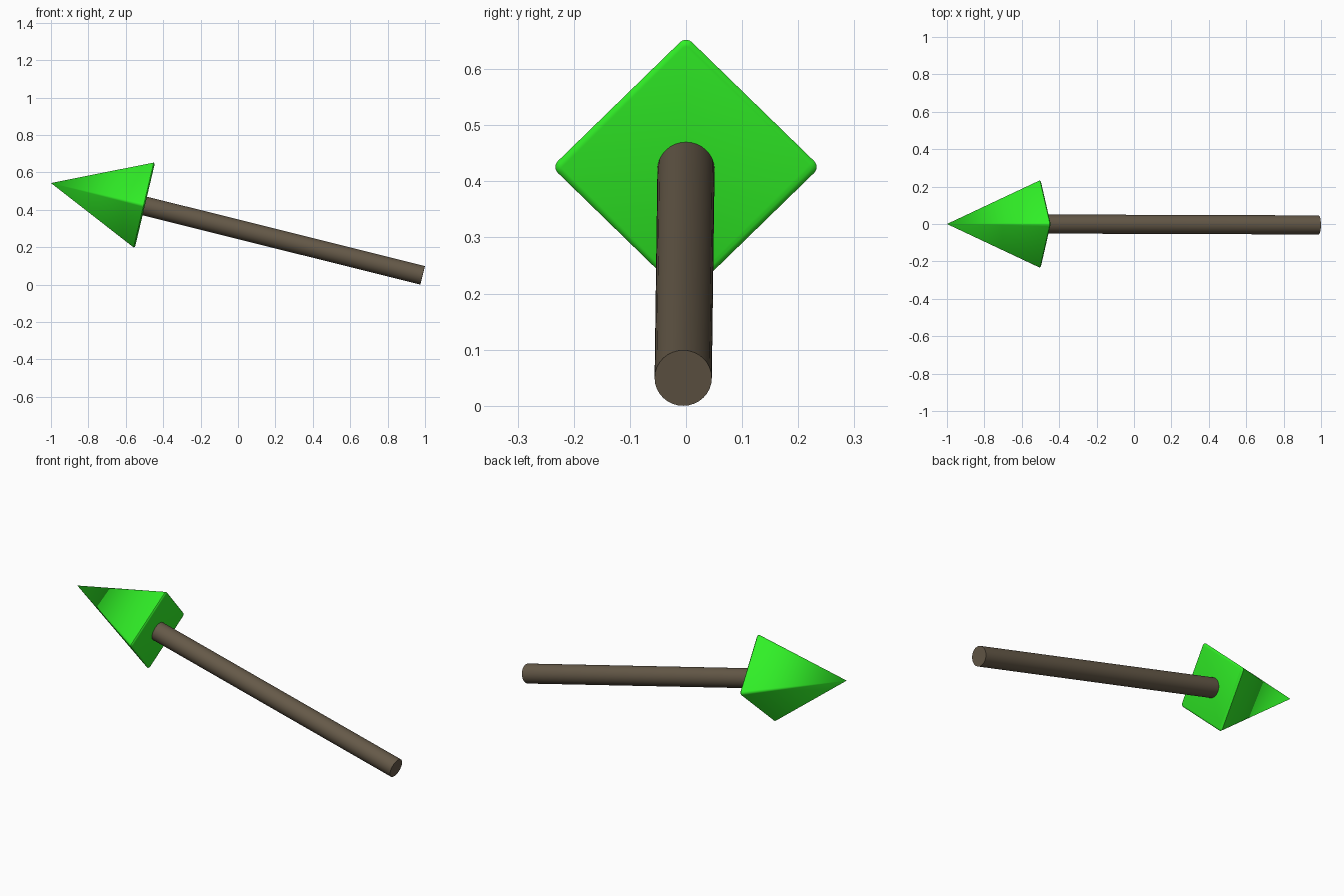
import bpy, bmesh, math
from mathutils import Vector

if "Cube" in bpy.data.objects:
    bpy.data.objects.remove(bpy.data.objects["Cube"])


def material(name, color):
    m = bpy.data.materials.new(name)
    m.diffuse_color = color
    m.use_nodes = True
    m.node_tree.nodes["Principled BSDF"].inputs["Base Color"].default_value = m.diffuse_color
    return m


def finish(name, bm, base, tip, mat):
    # Put the local z axis on the line from base to tip (in the xz plane, plus slight y drift)
    d = Vector(tip) - Vector(base)
    bmesh.ops.recalc_face_normals(bm, faces=bm.faces)
    me = bpy.data.meshes.new(name)
    bm.to_mesh(me)
    bm.free()
    ob = bpy.data.objects.new(name, me)
    bpy.context.collection.objects.link(ob)
    ob.location = base
    yaw = math.asin(-d.y / d.length)
    ob.rotation_euler = (yaw, math.atan2(d.x, d.z), 0)
    me.materials.append(mat)
    bpy.context.view_layer.objects.active = ob
    ob.select_set(True)
    bpy.ops.object.shade_smooth_by_angle(angle=math.radians(40))
    ob.select_set(False)
    return ob


def rounded_diamond(bm, reach, radius, z, steps=4):
    # Square ring with its rounded corners on the x and y axes
    verts = []
    for k in range(4):
        a = k * math.pi / 2
        c = reach - radius
        for i in range(steps + 1):
            t = a - math.pi / 4 + i / steps * math.pi / 2
            verts.append(bm.verts.new((c * math.cos(a) + radius * math.cos(t),
                                       c * math.sin(a) + radius * math.sin(t), z)))
    return verts


# Arrowhead: pyramid with softened base edges and a sharp tip
base, tip = (-0.4975, 0, 0.424), (-1.0, 0, 0.543)
length = (Vector(tip) - Vector(base)).length
bm = bmesh.new()
rings = [rounded_diamond(bm, 0.222, 0.008, 0.0),
         rounded_diamond(bm, 0.229, 0.013, 0.002),
         rounded_diamond(bm, 0.233, 0.015, 0.007)]
n = len(rings[0])
bm.faces.new(rings[0])
for a, b in zip(rings, rings[1:]):
    for i in range(n):
        j = (i + 1) % n
        bm.faces.new((a[i], a[j], b[j], b[i]))
apex = bm.verts.new((0, 0, length))
for i in range(n):
    bm.faces.new((rings[-1][i], rings[-1][(i + 1) % n], apex))
finish("arrowhead", bm, base, tip, material("green", (0.03, 0.87, 0.02, 1)))

# Shaft: long round rod running into the arrowhead's base
start, end = (0.987, -0.005, 0.0495), (-0.505, 0, 0.422)
length = (Vector(end) - Vector(start)).length
bm = bmesh.new()
bmesh.ops.create_cone(bm, cap_ends=True, segments=32, radius1=0.051, radius2=0.051, depth=length)
bmesh.ops.translate(bm, verts=bm.verts, vec=(0, 0, length / 2))
finish("shaft", bm, start, end, material("brown", (0.13, 0.1, 0.065, 1)))
